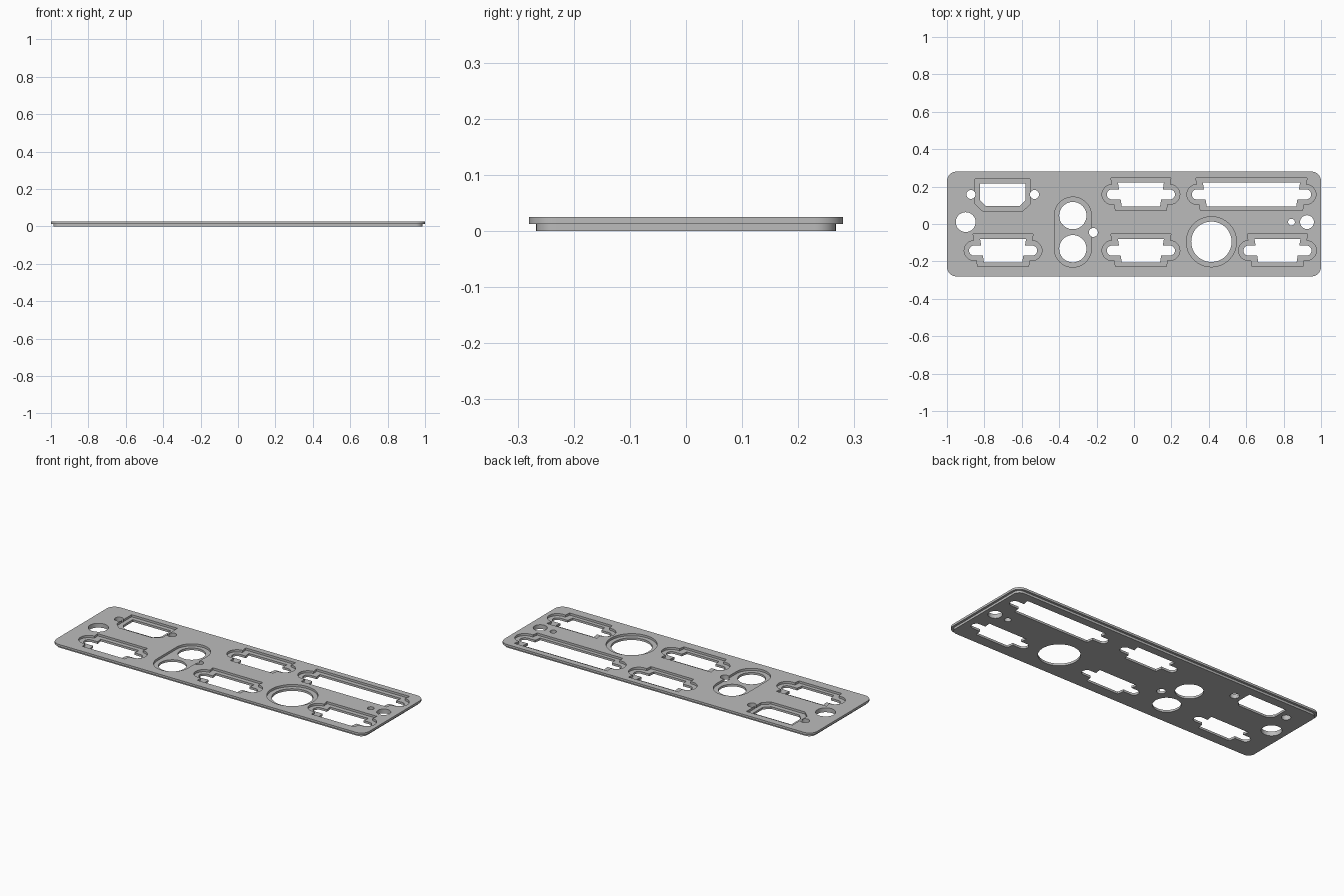
import bpy, bmesh
from math import cos, sin, pi, radians

if "Cube" in bpy.data.objects:
    bpy.data.objects.remove(bpy.data.objects["Cube"])

STEP, TOP = 0.0125, 0.025      # ledge height and full thickness


def arc(cx, cy, r, start, end, n):
    """Points on an arc, angles in degrees."""
    angles = [radians(start + (end - start) * i / n) for i in range(n + 1)]
    return [(cx + r * cos(a), cy + r * sin(a)) for a in angles]


def circle(cx, cy, r, n=48):
    return arc(cx, cy, r, 0, 360, n)[:-1]


def stadium(cx, y0, y1, r):
    return arc(cx, y1, r, 0, 180, 24) + arc(cx, y0, r, 180, 360, 24)


def rounded_rect(hx, hy, r):
    pts = []
    for i, (sx, sy) in enumerate([(1, 1), (-1, 1), (-1, -1), (1, -1)]):
        pts += arc(sx * (hx - r), sy * (hy - r), r, 90 * i, 90 * i + 90, 10)
    return pts


def mirrored(right_half, cx, cy):
    """Close a right-hand profile (bottom to top) with its mirror image."""
    left_half = [(-x, y) for x, y in reversed(right_half)]
    return [(cx + x, cy + y) for x, y in right_half + left_half]


def port(cx, cy, extra, r, top, bottom, top_w, bottom_w):
    """Tapered connector opening with a rounded ear on each side."""
    slope = (top_w - bottom_w) / (top - bottom)
    ear_low = bottom_w + slope * (-r - bottom)
    ear_high = bottom_w + slope * (r - bottom)
    half = [(bottom_w, bottom), (ear_low, -r)]
    half += arc(0.155, 0, r, -90, 90, 16)
    half += [(ear_high, r), (top_w, top)]
    return mirrored([(x + extra, y) for x, y in half], cx, cy)


def socket(cx, cy, half_w, top, shoulder, bottom, bottom_w):
    """Rectangular opening with chamfered lower corners."""
    return mirrored([(bottom_w, bottom), (half_w, shoulder), (half_w, top)], cx, cy)


def add_prism(bm, layers):
    """Stack (outline, z) rings into one closed solid."""
    rings = [[bm.verts.new((x, y, z)) for x, y in pts] for pts, z in layers]
    bm.faces.new(list(reversed(rings[0])))
    bm.faces.new(rings[-1])
    for a, b in zip(rings, rings[1:]):
        for i in range(len(a)):
            j = (i + 1) % len(a)
            bm.faces.new((a[i], a[j], b[j], b[i]))


def make_object(name, solids):
    bm = bmesh.new()
    for layers in solids:
        add_prism(bm, layers)
    bmesh.ops.recalc_face_normals(bm, faces=bm.faces)
    mesh = bpy.data.meshes.new(name)
    bm.to_mesh(mesh)
    bm.free()
    obj = bpy.data.objects.new(name, mesh)
    bpy.context.collection.objects.link(obj)
    return obj


# Plate with a stepped rim
lower = rounded_rect(0.987, 0.267, 0.037)
upper = rounded_rect(1.0, 0.28, 0.05)
plate = make_object("connector_plate", [[(lower, 0), (lower, STEP), (upper, STEP), (upper, TOP)]])

recesses, openings = [], []

# Connector ports: centre and extra half width
for cx, cy, extra in [(0.037, 0.158, 0), (0.628, 0.158, 0.137), (-0.70, -0.142, 0),
                      (0.037, -0.142, 0), (0.767, -0.142, 0)]:
    recesses.append(port(cx, cy, extra, 0.053, 0.088, -0.086, 0.160, 0.136))
    openings.append(port(cx, cy, extra, 0.027, 0.063, -0.065, 0.123, 0.102))

# Chamfered socket with a screw hole on each side
recesses.append(socket(-0.702, 0.158, 0.147, 0.083, -0.052, -0.088, 0.108))
openings.append(socket(-0.702, 0.158, 0.122, 0.058, -0.030, -0.062, 0.090))
openings += [circle(-0.702 + s * 0.170, 0.158, 0.024) for s in (-1, 1)]

# Paired round sockets in one long recess, and the large round socket
recesses.append(stadium(-0.327, -0.132, 0.045, 0.099))
openings += [circle(-0.327, y, 0.073) for y in (0.045, -0.132)]
recesses.append(circle(0.414, -0.095, 0.134, 64))
openings.append(circle(0.414, -0.095, 0.108, 64))

# Plain drilled holes
openings += [circle(x, y, r) for x, y, r in
             [(-0.90, 0.01, 0.053), (0.925, 0.01, 0.037),
              (0.842, 0.01, 0.018), (-0.217, -0.045, 0.024)]]

# Cut recesses down to the ledge and openings right through
bpy.ops.object.select_all(action='DESELECT')
bpy.context.view_layer.objects.active = plate
plate.select_set(True)
for name, outlines, floor in [("recess_cutter", recesses, STEP), ("opening_cutter", openings, -0.02)]:
    cutter = make_object(name, [[(pts, floor), (pts, 0.05)] for pts in outlines])
    cutter.hide_render = True
    mod = plate.modifiers.new(name, 'BOOLEAN')
    mod.operation, mod.solver, mod.object = 'DIFFERENCE', 'EXACT', cutter
    bpy.ops.object.modifier_apply(modifier=name)
    bpy.data.objects.remove(cutter)

# Plain grey finish
grey = bpy.data.materials.new("plate_grey")
grey.use_nodes = True
colour = (0.5, 0.5, 0.5, 1)
grey.diffuse_color = colour
grey.node_tree.nodes["Principled BSDF"].inputs["Base Color"].default_value = colour
plate.data.materials.clear()
plate.data.materials.append(grey)
bpy.ops.object.shade_smooth_by_angle(angle=radians(30))
